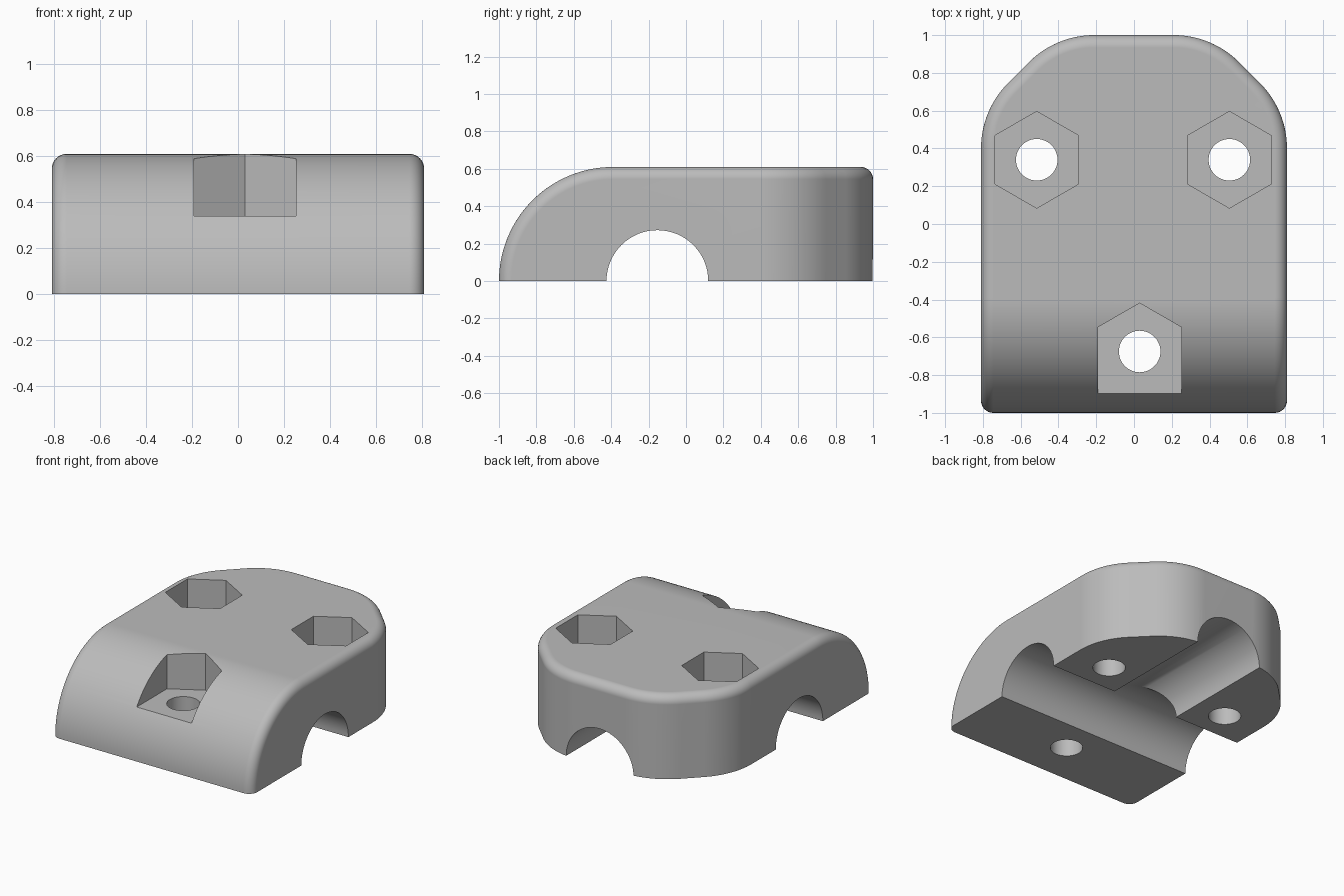
import bpy, bmesh, math
from mathutils import Matrix, Vector

if "Cube" in bpy.data.objects:
    bpy.data.objects.remove(bpy.data.objects["Cube"], do_unlink=True)

HALF_W, HEIGHT = 0.81, 0.61
BORE = 0.272
BORE_Y = -0.153

grey = bpy.data.materials.new("plain grey")
grey.use_nodes = True
colour = (0.5, 0.5, 0.5, 1)
grey.diffuse_color = colour
grey.node_tree.nodes["Principled BSDF"].inputs["Base Color"].default_value = colour


def prism(name, points, start, end, frame=Matrix.Identity(4)):
    """Extrude a 2D profile from start to end along the frame's local z."""
    bm = bmesh.new()
    face = bm.faces.new([bm.verts.new((u, v, start)) for u, v in points])
    top = bmesh.ops.extrude_face_region(bm, geom=[face])["geom"]
    verts = [g for g in top if isinstance(g, bmesh.types.BMVert)]
    bmesh.ops.translate(bm, verts=verts, vec=(0, 0, end - start))
    bm.transform(frame)
    bmesh.ops.recalc_face_normals(bm, faces=bm.faces)
    mesh = bpy.data.meshes.new(name)
    bm.to_mesh(mesh)
    bm.free()
    mesh.materials.append(grey)
    obj = bpy.data.objects.new(name, mesh)
    bpy.context.collection.objects.link(obj)
    return obj


def arc(cx, cy, r, a0, a1, steps):
    angles = [math.radians(a0 + (a1 - a0) * i / steps) for i in range(steps + 1)]
    return [(cx + r * math.cos(a), cy + r * math.sin(a)) for a in angles]


def circle(cx, cy, r, steps=64):
    return arc(cx, cy, r, 0, 360, steps)[:-1]


def apply_modifier(obj, kind, **settings):
    mod = obj.modifiers.new(kind.title(), kind)
    for key, value in settings.items():
        setattr(mod, key, value)
    bpy.ops.object.select_all(action='DESELECT')
    bpy.context.view_layer.objects.active = obj
    obj.select_set(True)
    bpy.ops.object.modifier_apply(modifier=mod.name)


def combine(obj, tool, operation='DIFFERENCE'):
    tool.hide_render = True
    apply_modifier(obj, 'BOOLEAN', operation=operation, object=tool, solver='EXACT')
    bpy.data.objects.remove(tool, do_unlink=True)


# Frames whose local z runs along world x and along world y
along_x = Matrix(((0, 0, 1, 0), (1, 0, 0, 0), (0, 1, 0, 0), (0, 0, 0, 1)))
along_y = Matrix(((1, 0, 0, 0), (0, 0, 1, 0), (0, 1, 0, 0), (0, 0, 0, 1)))

# Body: plan outline with rounded, chamfered back corners
bend = 0.49
corner = (arc(HALF_W - bend, 0.4, bend, 0, 45, 14)
          + arc(0.21, 1 - bend, bend, 45, 90, 14))
outline = ([(HALF_W, -1.5)] + corner
           + [(-x, y) for x, y in reversed(corner)] + [(-HALF_W, -1.5)])
body = prism("clamp_body", outline, -1, 1)

# Side profile with the quarter-round front, extended below the base
profile = arc(HEIGHT - 1, 0, HEIGHT, 180, 90, 32) + [(1.5, HEIGHT), (1.5, -0.3), (-1, -0.3)]
combine(body, prism("side_profile", profile, -1.5, 1.5, along_x), 'INTERSECT')

# Round the rim, then trim the base flat
apply_modifier(body, 'BEVEL', width=0.065, segments=8, limit_method='ANGLE',
               angle_limit=math.radians(40), use_clamp_overlap=False)
square = [(-2, -2), (2, -2), (2, 2), (-2, 2)]
combine(body, prism("base_trim", square, -1, 0))

# Crossing half-round channels
combine(body, prism("cross_channel", circle(BORE_Y, 0, BORE), -1.5, 1.5, along_x))
combine(body, prism("back_channel", circle(0, 0, BORE), BORE_Y, 1.5, along_y))

# Bolt holes with hexagonal nut pockets; the front pocket is open forwards
for x, y, open_front in ((-0.515, 0.34, False), (0.505, 0.34, False), (0.03, -0.675, True)):
    nut = [(x + u, y + v) for u, v in arc(0, 0, 0.256, -30, 270, 5)]
    if open_front:
        nut = nut[:4] + [(nut[3][0], -1.5), (nut[0][0], -1.5)]
    combine(body, prism("nut_pocket", nut, 0.34, 1))
    combine(body, prism("bolt_hole", circle(x, y, 0.11, 48), -0.5, 1))

# Smooth curves with crisp cut edges
bpy.ops.object.select_all(action='DESELECT')
bpy.context.view_layer.objects.active = body
body.select_set(True)
bpy.ops.object.shade_smooth_by_angle(angle=math.radians(30))
weighted = body.modifiers.new("Weighted Normal", 'WEIGHTED_NORMAL')
weighted.keep_sharp = True
